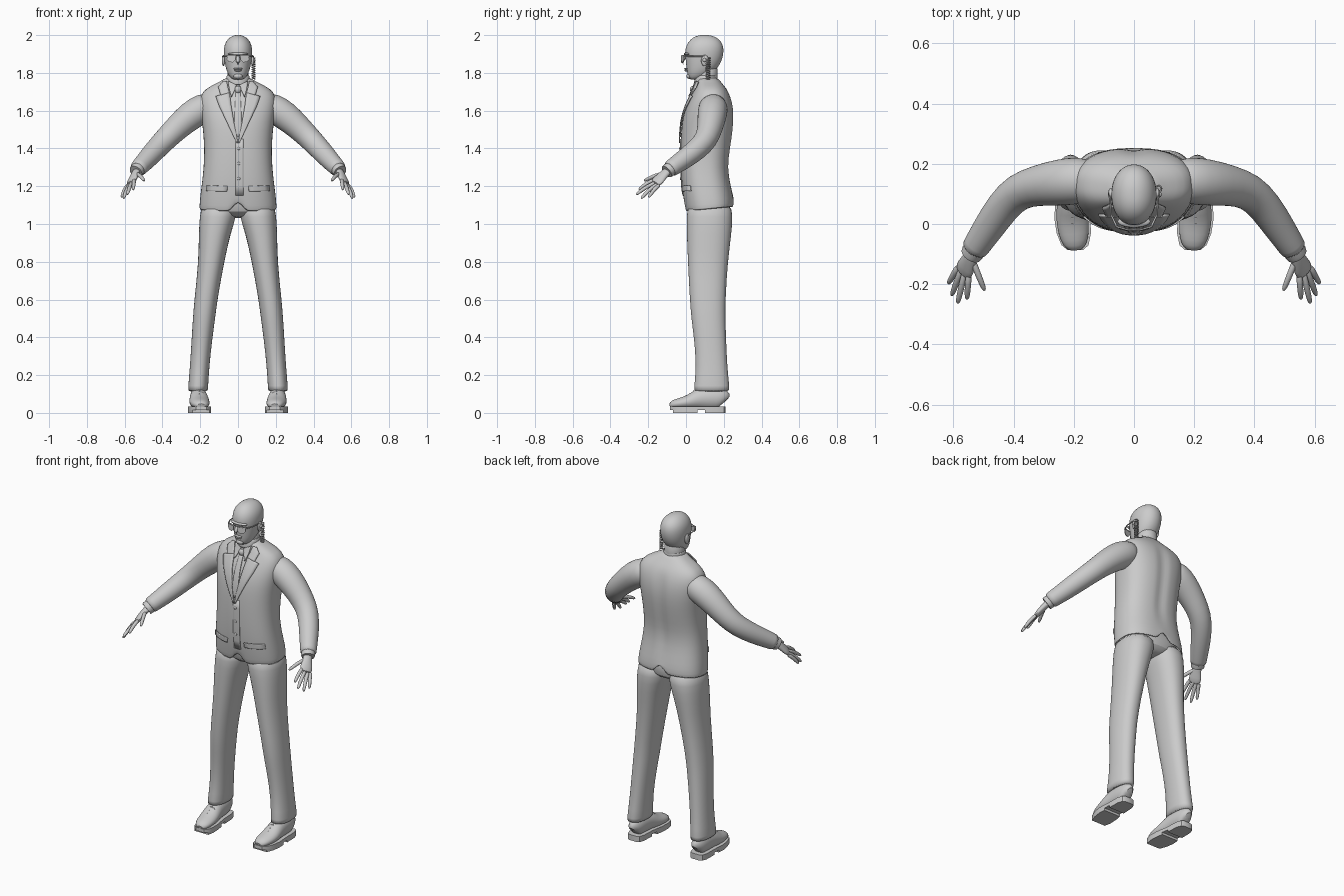
import bpy, bmesh, math
from mathutils import Vector
from mathutils.bvhtree import BVHTree

cube = bpy.data.objects.get("Cube")
if cube:
    bpy.data.objects.remove(cube)

GREY = (0.6, 0.6, 0.6, 1)
mat = bpy.data.materials.new("plain_grey")
mat.use_nodes = True
mat.diffuse_color = GREY
mat.node_tree.nodes["Principled BSDF"].inputs["Base Color"].default_value = GREY


def finish(name, bm, sx=1, subsurf=0, thick=0, angle=50):
    """Turn a bmesh into a named, shaded object; sx=-1 mirrors it."""
    for v in bm.verts:
        v.co.x *= sx
    bmesh.ops.recalc_face_normals(bm, faces=bm.faces)
    me = bpy.data.meshes.new(name)
    bm.to_mesh(me)
    bm.free()
    ob = bpy.data.objects.new(name, me)
    bpy.context.collection.objects.link(ob)
    me.materials.append(mat)
    if thick:
        mod = ob.modifiers.new("thickness", 'SOLIDIFY')
        mod.thickness, mod.offset = thick, 0
    if subsurf:
        mod = ob.modifiers.new("smooth", 'SUBSURF')
        mod.levels = mod.render_levels = subsurf
    bpy.ops.object.select_all(action='DESELECT')
    ob.select_set(True)
    bpy.context.view_layer.objects.active = ob
    bpy.ops.object.shade_smooth_by_angle(angle=math.radians(angle))
    return ob


def skin(rings, caps=(True, True)):
    bm = bmesh.new()
    vr = [[bm.verts.new(p) for p in r] for r in rings]
    n = len(vr[0])
    for a, b in zip(vr, vr[1:]):
        for i in range(n):
            bm.faces.new((a[i], a[(i + 1) % n], b[(i + 1) % n], b[i]))
    for cap, r in zip(caps, (vr[0], vr[-1])):
        if cap:
            bm.faces.new(r)
    return bm


def loft(rings, segs=32, e=0.85, caps=(True, True)):
    """Stack of level rings: (z, centre x, half width, front y, back y)."""
    out = []
    for z, cx, rx, yf, yb in rings:
        ring = []
        for i in range(segs):
            t = math.tau * i / segs
            s, c = math.sin(t), math.cos(t)
            ring.append((cx + rx * math.copysign(abs(s) ** e, s),
                         (yf + yb) / 2 - (yb - yf) / 2 * math.copysign(abs(c) ** e, c), z))
        out.append(ring)
    return skin(out, caps)


def sweep(path, segs=16, up=(0, 0, 1)):
    """Tube along points (x, y, z, radius[, radius along up])."""
    pts = [Vector(p[:3]) for p in path]
    out = []
    for i, p in enumerate(path):
        t = (pts[min(i + 1, len(pts) - 1)] - pts[max(i - 1, 0)]).normalized()
        ref = Vector(up)
        if abs(t.dot(ref.normalized())) > 0.97:
            ref = Vector((0, -1, 0))
        side = t.cross(ref).normalized()
        top = side.cross(t)
        ra, rb = p[3], p[-1]
        out.append([pts[i] + side * ra * math.cos(math.tau * k / segs)
                    + top * rb * math.sin(math.tau * k / segs) for k in range(segs)])
    return skin(out)


def blob(name, centre, size, sx=1):
    bm = bmesh.new()
    bmesh.ops.create_uvsphere(bm, u_segments=16, v_segments=10, radius=1)
    for v in bm.verts:
        v.co = Vector(a * b for a, b in zip(v.co, size)) + Vector(centre)
    return finish(name, bm, sx)


def prism(name, pts, z0, z1, sx=1):
    return finish(name, skin([[(x, y, z) for x, y in pts] for z in (z0, z1)]), sx, angle=40)


# Jacket body, with hem notches in front and a vent and spine groove behind
body = [(1.065, .202, 0, .25), (1.13, .199, -.01, .25), (1.2, .19, -.02, .235),
        (1.3, .178, -.025, .217), (1.4, .175, -.026, .232), (1.5, .182, -.023, .247),
        (1.58, .193, -.012, .252), (1.65, .2, .015, .243), (1.7, .188, .043, .222),
        (1.73, .14, .055, .2), (1.755, .085, .062, .178), (1.775, .063, .066, .165)]
bm = loft([(z, 0, rx, f, b) for z, rx, f, b in body], 48, .8, (False, True))
for v in bm.verts:
    mid, back = abs(v.co.x) < .005, v.co.y > .12
    if v.co.z < 1.07:
        v.co.z += .1 * max(v.co.y, 0) + (.07 if mid else 0)
    elif mid and back and 1.22 < v.co.z < 1.68:
        v.co.y -= .012
jacket = finish("jacket_body", bm, 1, 1, .006)
bpy.context.view_layer.update()
chest = BVHTree.FromObject(jacket, bpy.context.evaluated_depsgraph_get())


def strip(name, rows, lift, sx=1, thick=.006, cols=5, steps=6):
    """Thin cloth plate lying on the chest; rows are (xa, za, xb, zb)."""
    fine = []
    for a, b in zip(rows, rows[1:]):
        fine += [[p + (q - p) * k / steps for p, q in zip(a, b)] for k in range(steps)]
    fine.append(rows[-1])
    bm, grid = bmesh.new(), []
    for xa, za, xb, zb in fine:
        line = []
        for c in range(cols):
            f = c / (cols - 1)
            x, z = xa + (xb - xa) * f, za + (zb - za) * f
            hit = chest.ray_cast(Vector((x * sx, -1, z)), Vector((0, 1, 0)))[0]
            line.append(bm.verts.new((x, (hit.y if hit else .08) - lift, z)))
        grid.append(line)
    for a, b in zip(grid, grid[1:]):
        for c in range(cols - 1):
            bm.faces.new((a[c], a[c + 1], b[c + 1], b[c]))
    return finish(name, bm, sx, 0, thick)


# Front dressing: tie, closing edge and buttons
strip("tie", [(-.012, 1.7, .012, 1.7), (-.017, 1.6, .017, 1.6), (-.022, 1.46, .022, 1.46)], .004)
blob("tie_knot", (0, .035, 1.712), (.018, .014, .02))
strip("jacket_closing_edge", [(-.012, 1.45, .03, 1.45), (-.012, 1.15, .03, 1.15)], .002, 1, .004)
for z in (1.4, 1.32, 1.24):
    y = chest.ray_cast(Vector((.004, -1, z)), Vector((0, 1, 0)))[0].y
    blob("jacket_button", (.004, y - .004, z), (.008, .004, .008))

# Collars around the neck
finish("shirt_collar", loft([(1.735, 0, .064, .043, .168), (1.775, 0, .061, .046, .166),
                             (1.786, 0, .058, .056, .165)], 32, 1, (False, False)), 1, 1, .004)
finish("neck", loft([(1.7, 0, .06, .05, .17), (1.78, 0, .056, .05, .165),
                     (1.85, 0, .056, .06, .175)], 32, 1), 1, 1)

# Head
skull = [(1.763, .024, .022, .07), (1.777, .042, .011, .11), (1.8, .056, .006, .14),
         (1.83, .066, .002, .172), (1.87, .073, -.002, .192), (1.91, .077, -.007, .2),
         (1.95, .073, .002, .197), (1.98, .054, .026, .175), (1.995, .032, .052, .146),
         (2.001, .012, .08, .115)]
finish("head", loft([(z, 0, rx, f, b) for z, rx, f, b in skull], 32, .95), 1, 1)
finish("nose", sweep([(0, .002, 1.9, .008), (0, -.014, 1.875, .01), (0, -.023, 1.856, .015, .011),
                      (0, -.014, 1.845, .012, .006)], 12), 1, 1)
blob("upper_lip", (0, .001, 1.822), (.024, .012, .005))
blob("lower_lip", (0, .003, 1.813), (.02, .011, .006))
blob("chin", (0, .018, 1.783), (.024, .016, .015))
blob("brow", (0, .008, 1.9), (.055, .02, .009))

# Sunglasses bridge and coiled earpiece on the left side
finish("glasses_bridge", sweep([(-.06, -.008, 1.893, .003), (-.02, -.02, 1.893, .003),
                                (.02, -.02, 1.893, .003), (.06, -.008, 1.893, .003)], 8))
coil = [(.082 + .009 * math.cos(k * .7), .117 + .011 * math.sin(k * .7), 1.88 - .00125 * k, .003)
        for k in range(92)]
finish("earpiece_coil", sweep(coil, 6))
blob("earpiece_bud", (.084, .098, 1.868), (.008, .01, .01))

# Everything that comes in pairs
for sx, side in ((1, "left"), (-1, "right")):
    # Lapels, collar wings and pocket flaps
    strip(side + "_lapel", [(.045, 1.7, .118, 1.675), (.036, 1.63, .1, 1.625),
                            (.018, 1.52, .055, 1.53), (0, 1.43, .008, 1.43)], .008, sx)
    strip(side + "_jacket_collar", [(.06, 1.755, .08, 1.752), (.052, 1.72, .105, 1.725),
                                    (.045, 1.695, .092, 1.682)], .01, sx)
    strip(side + "_collar_wing", [(.008, 1.735, .052, 1.757), (.014, 1.715, .048, 1.72),
                                  (.033, 1.675, .036, 1.675)], .012, sx)
    strip(side + "_pocket_flap", [(.055, 1.2, .165, 1.205), (.058, 1.172, .168, 1.175)], .004, sx)

    # Ear and glasses
    blob(side + "_ear", (.077, .1, 1.865), (.009, .02, .03), sx)
    lens = [(.011, 1.891), (.058, 1.891), (.06, 1.872), (.048, 1.857), (.026, 1.856), (.014, 1.868)]
    finish(side + "_lens", skin([[(x, -.026 + d + x * x * 4, z) for x, z in lens]
                                 for d in (0, .005)]), sx, angle=40)
    finish(side + "_glasses_arm", sweep([(.057, -.01, 1.888, .004), (.076, .03, 1.888, .003),
                                         (.081, .1, 1.888, .003)], 8), sx)

    # Sleeve and shirt cuff
    finish(side + "_sleeve", sweep([
        (.12, .145, 1.635, .06), (.18, .145, 1.618, .08), (.25, .138, 1.575, .078),
        (.32, .128, 1.513, .068), (.385, .11, 1.448, .062), (.435, .06, 1.395, .058),
        (.487, -.018, 1.337, .052), (.525, -.075, 1.298, .045), (.533, -.088, 1.288, .046)],
        24), sx, 1)
    finish(side + "_shirt_cuff", sweep([(.522, -.07, 1.3, .037), (.537, -.096, 1.282, .038),
                                        (.541, -.102, 1.277, .036)], 20), sx)

    # Hand
    along, across = Vector((.04, -.078, -.078)), Vector((.04, .03, -.027))
    finish(side + "_palm", sweep([
        (.53, -.085, 1.29, .025, .021), (.545, -.115, 1.265, .026, .018),
        (.558, -.142, 1.237, .036, .017), (.571, -.168, 1.21, .037, .013)],
        16, along.cross(across)), sx, 1)
    fingers = {"index": ((.55, -.18, 1.225), (.555, -.25, 1.18)),
               "middle": ((.565, -.172, 1.21), (.586, -.264, 1.155)),
               "ring": ((.578, -.163, 1.2), (.606, -.238, 1.134)),
               "little": ((.588, -.148, 1.197), (.617, -.198, 1.14)),
               "thumb": ((.535, -.125, 1.262), (.496, -.222, 1.228))}
    for label, (a, b) in fingers.items():
        a, b = Vector(a), Vector(b)
        a = a - (b - a) * .2
        bend = Vector((0, 0, .008))
        path = [(*(a.lerp(b, f) + bend * f * (1 - f) * 4), r) for f, r in
                ((0, .011), (.35, .011), (.65, .0105), (.92, .009), (1, .004))]
        finish(f"{side}_{label}_finger", sweep(path, 10), sx, 1)

    # Trouser leg
    finish(side + "_trouser_leg", loft([
        (.112, .212, .053, .04, .232), (.125, .212, .053, .042, .231), (.25, .203, .051, .055, .218),
        (.4, .19, .055, .042, .212), (.5, .18, .059, .028, .209), (.6, .17, .061, .02, .209),
        (.8, .141, .068, .01, .221), (.95, .124, .084, .004, .241), (1.04, .105, .098, .003, .248),
        (1.12, .1, .092, .008, .24)], 32, .9), sx, 1)

    # Shoe: upper, sole, heel and laces
    upper = [(-.086, .195, .022, .014), (-.07, .196, .04, .024), (-.03, .2, .052, .03),
             (.02, .205, .055, .038), (.06, .207, .05, .053), (.1, .209, .046, .06),
             (.17, .21, .044, .06), (.2, .21, .034, .052), (.208, .21, .02, .04)]
    finish(side + "_shoe_upper", sweep([(x, y, .02 + h, w, h) for y, x, w, h in upper], 20), sx, 1)

    def footprint(lo, hi):
        part = [(x, y, w + .005) for y, x, w, h in upper if lo < y < hi]
        return [(x + w, y, ) for x, y, w in part] + [(x - w, y) for x, y, w in part[::-1]]
    prism(side + "_shoe_sole", footprint(-1, 1), .014, .034, sx)
    prism(side + "_shoe_tread", footprint(-.08, .07), 0, .018, sx)
    prism(side + "_shoe_heel", footprint(.09, 1), 0, .018, sx)
    for y, z in ((.0, .088), (.02, .099), (.04, .113)):
        finish(side + "_shoe_lace", sweep([(.18, y, z - .008, .004), (.205, y, z + .002, .004),
                                           (.23, y, z - .008, .004)], 8), sx)

# Trouser seat under the jacket
finish("trouser_seat", loft([(1.03, 0, .06, .07, .19), (1.06, 0, .15, .015, .235),
                             (1.12, 0, .185, .008, .235), (1.2, 0, .17, 0, .215)], 32, .85), 1, 1)
